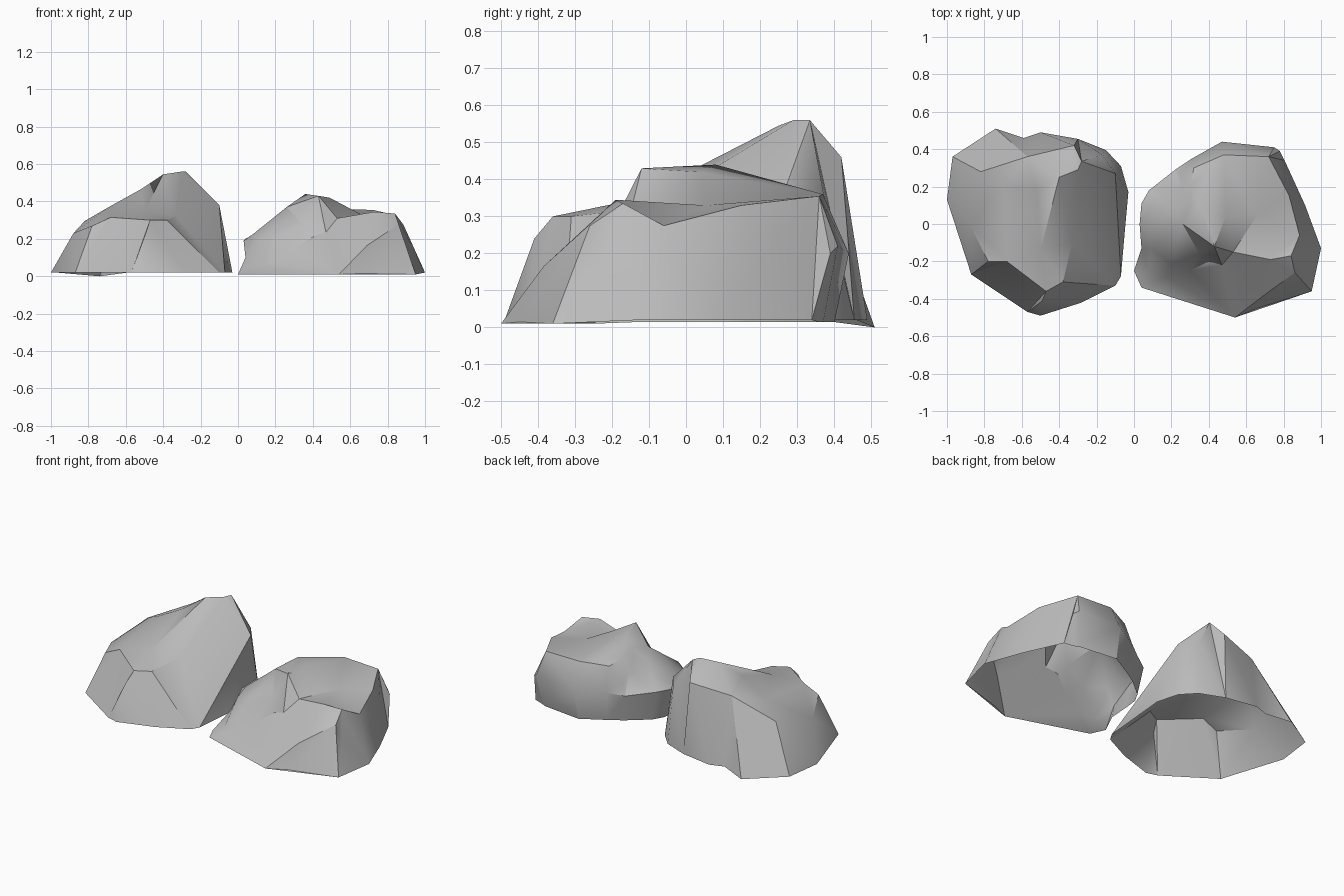
import bpy
from mathutils import Vector
from mathutils.geometry import delaunay_2d_cdt

if "Cube" in bpy.data.objects:
    bpy.data.objects.remove(bpy.data.objects["Cube"])

stone = bpy.data.materials.new("stone grey")
stone.diffuse_color = (0.5, 0.5, 0.5, 1)
stone.use_nodes = True
stone.node_tree.nodes["Principled BSDF"].inputs["Base Color"].default_value = stone.diffuse_color


def make_rock(name, rim, ridges, loose):
    """Facet a rock over its plan outline along ridge lines, then tuck raised rim parts under."""
    pts, edges = list(rim), []
    n = len(rim)
    loop = [(i, (i + 1) % n) for i in range(n)]
    for ridge in ridges:
        ids = []
        for p in ridge:
            if p not in pts:
                pts.append(p)
            ids.append(pts.index(p))
        edges += list(zip(ids, ids[1:]))
    pts += loose
    flat, _, tris, origin, _, _ = delaunay_2d_cdt(
        [Vector(p[:2]) for p in pts], loop + edges, [], 1, 1e-5)
    verts, index = [], {}
    for k, v in enumerate(flat):
        src = origin[k][0] if origin[k] else min(
            range(len(pts)), key=lambda i: (Vector(pts[i][:2]) - v).length)
        index.setdefault(src, k)
        verts.append((v.x, v.y, pts[src][2]))
    faces = [tuple(t) for t in tris]

    # undercut skirt below raised rim points
    cx = sum(p[0] for p in rim) / n
    cy = sum(p[1] for p in rim) / n
    base = []
    for i, (x, y, z) in enumerate(rim):
        if z < 0.05:
            base.append(index[i])
        else:
            s = 1 - 0.5 * z
            base.append(len(verts))
            verts.append((cx + (x - cx) * s, cy + (y - cy) * s, 0.015))
    for i, j in loop:
        quad = list(dict.fromkeys((index[j], index[i], base[i], base[j])))
        if len(quad) > 2:
            faces.append(tuple(quad))

    mesh = bpy.data.meshes.new(name)
    mesh.from_pydata(verts, [], faces)
    mesh.materials.append(stone)
    mesh.update()
    obj = bpy.data.objects.new(name, mesh)
    bpy.context.collection.objects.link(obj)
    bpy.ops.object.select_all(action='DESELECT')
    obj.select_set(True)
    bpy.context.view_layer.objects.active = obj
    bpy.ops.object.shade_smooth_by_angle(angle=0.6)


# tall wedge-shaped rock on the left
nose, knee, summit = (-.47, -.36, .30), (-.33, -.1, .325), (-.3, .29, .56)
crown, shoulder, corner = (-.4, .25, .545), (-.1, .27, .38), (-.82, .28, .295)
saddle, brow, foot = (-.52, .18, .465), (-.5, -.14, .345), (-.07, -.28, .02)
back_top, flank = (-.28, .335, .56), (-.88, 0, .23)
make_rock(
    "left_rock",
    [(-1, .13, .02), (-.87, -.27, .02), (-.57, -.47, .02), (-.5, -.49, .02),
     (-.28, -.42, .02), (-.1, -.33, .02), foot, (-.05, -.05, .02),
     (-.03, .17, .02), (-.07, .31, .02), (-.15, .395, .02), (-.3, .455, .02),
     (-.5, .49, .02), (-.59, .46, .02), (-.74, .51, 0), (-.97, .36, .02)],
    [[flank, (-.78, -.2, .27), (-.68, -.2, .315), nose, (-.38, -.31, .30), knee, shoulder, foot],
     [corner, (-.7, .2, .365), saddle, crown, summit, back_top, shoulder],
     [saddle, brow, nose],
     [crown, brow, knee, summit],
     [crown, knee],
     [corner, (-.57, .36, .42), (-.32, .42, .46), back_top],
     [corner, flank]],
    [(-.17, .37, .37), (-.49, -.41, .24)])

# broken, ridged rock on the right
toe = (.54, -.5, .01)
lip, peak, plateau = (.49, .04, .42), (.36, .08, .44), (.66, .05, .33)
pit, brink, side = (.53, -.15, .31), (.84, -.17, .335), (.885, -.06, .275)
make_rock(
    "right_rock",
    [(0, -.25, .01), (.04, -.34, .01), toe, (.95, -.36, .01),
     (1, -.13, .02), (.915, .1, .02), (.805, .34, .02), (.78, .39, .2), (.75, .41, .22),
     (.47, .44, .2), (.31, .35, .2), (.22, .29, .18), (.08, .18, .2),
     (.04, .11, .2), (.03, 0, .19), (.04, -.13, .1)],
    [[peak, lip, plateau],                                                    # top ridge
     [peak, (.43, -.12, .43), lip, pit, plateau],                             # notch
     [pit, (.73, -.19, .345), brink, side, (1, -.13, .02)],
     [side, (.83, .15, .33), (.72, .36, .355), (.48, .37, .36)],              # rounded back
     [toe, (.69, -.385, .165), (.86, -.26, .275), brink],                     # front groove
     [(.66, -.45, .015), (.885, -.235, .18), (1, -.13, .02)],
     [(.09, -.13, .2), (.2, -.21, .21), (.35, -.16, .27)],                    # crevice
     [(.08, -.25, .05), (.17, -.28, .07), (.3, -.25, .14), (.4, -.2, .21), (.47, -.22, .235)],
     [(.32, .3, .345), (.3, .2, .37), (.3, .1, .395)],                        # back step
     [(.25, .27, .24), (.255, .2, .28), (.27, .13, .35)]],
    [(.81, .25, .25), (.10, .1, .235), (.08, -.04, .225), (.2, .08, .31),
     (.26, .0, .37), (.6, -.3, .2)])
